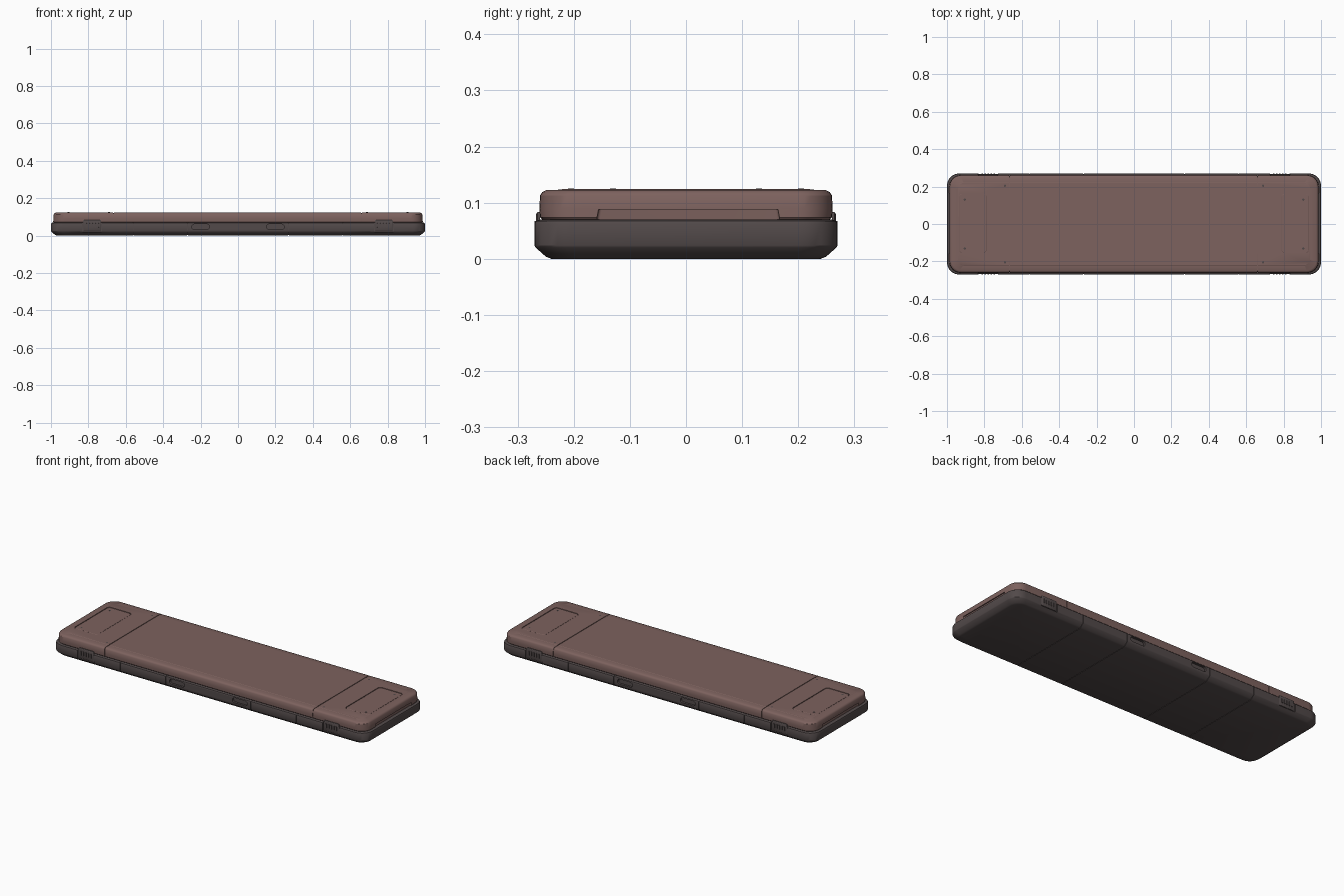
import bpy, bmesh, math
from mathutils import Matrix, Vector

if "Cube" in bpy.data.objects:
    bpy.data.objects.remove(bpy.data.objects["Cube"])


def material(name, rgb):
    m = bpy.data.materials.new(name)
    m.diffuse_color = (*rgb, 1)
    m.use_nodes = True
    m.node_tree.nodes["Principled BSDF"].inputs["Base Color"].default_value = m.diffuse_color
    return m


BROWN = material("dusty brown", (0.205, 0.122, 0.112))
DARK = material("dark grey brown", (0.085, 0.068, 0.068))


def outline(hx, hy, r, n=8):
    """Rounded rectangle, counter-clockwise."""
    pts = []
    for k, (sx, sy) in enumerate([(1, 1), (-1, 1), (-1, -1), (1, -1)]):
        for i in range(n + 1):
            a = math.pi / 2 * (k + i / n)
            pts.append((sx * (hx - r) + r * math.cos(a), sy * (hy - r) + r * math.sin(a)))
    return pts


def loft(name, mat, sections, matrix=Matrix(), clip=None):
    """Stack rounded rectangles (half x, half y, radius, z); optionally keep an x range."""
    bm = bmesh.new()
    rings = [[bm.verts.new((x, y, z)) for x, y in outline(hx, hy, r)] for hx, hy, r, z in sections]
    for a, b in zip(rings, rings[1:]):
        for i in range(len(a)):
            j = (i + 1) % len(a)
            bm.faces.new((a[i], a[j], b[j], b[i]))
    bm.faces.new(rings[0][::-1])
    bm.faces.new(rings[-1])
    if clip:
        for x, d in ((clip[0], -1), (clip[1], 1)):
            geom = bm.verts[:] + bm.edges[:] + bm.faces[:]
            res = bmesh.ops.bisect_plane(bm, geom=geom, plane_co=(x, 0, 0), plane_no=(d, 0, 0), clear_outer=True)
            edges = [e for e in res["geom_cut"] if isinstance(e, bmesh.types.BMEdge)]
            if edges:
                bmesh.ops.contextual_create(bm, geom=edges)
    bmesh.ops.recalc_face_normals(bm, faces=bm.faces)
    me = bpy.data.meshes.new(name)
    bm.to_mesh(me)
    bm.free()
    me.transform(matrix)
    me.materials.append(mat)
    ob = bpy.data.objects.new(name, me)
    bpy.context.collection.objects.link(ob)
    return ob


def activate(ob):
    bpy.ops.object.select_all(action='DESELECT')
    ob.select_set(True)
    bpy.context.view_layer.objects.active = ob


def cut(ob, cutters):
    activate(ob)
    for c in cutters:
        m = ob.modifiers.new("cut", 'BOOLEAN')
        m.operation, m.solver, m.object = 'DIFFERENCE', 'EXACT', c
        bpy.ops.object.modifier_apply(modifier=m.name)


def facing(x, side, z, y=0.27):
    """Places a loft on a long side, with its depth axis pointing outward."""
    rot = Matrix.Rotation(math.pi / 2, 4, 'X')
    turn = Matrix.Rotation(math.pi, 4, 'Z') if side > 0 else Matrix()
    return Matrix.Translation((x, side * y, z)) @ turn @ rot


def inset(sections, d):
    return [(hx - d, hy - d, max(r - d, 0.005), z) for hx, hy, r, z in sections]


# Lower tray: chamfered underside, rounded upper lip
tray = [(0.97, 0.24, 0.05, 0), (0.978, 0.25, 0.055, 0.004), (0.998, 0.268, 0.065, 0.02),
        (1.0, 0.27, 0.066, 0.024), (1.0, 0.27, 0.066, 0.062), (0.998, 0.268, 0.065, 0.067), (0.99, 0.26, 0.06, 0.07)]
core = inset(tray, 0.003)
core[0] = (*core[0][:3], 0.002)
core[1] = (*core[1][:3], 0.006)
core[-1] = (*core[-1][:3], 0.068)
tray_parts = [loft("tray_core", DARK, core)]
seams = [-1.1, -0.56, -0.27, 0.27, 0.56, 1.1]
for i, (a, b) in enumerate(zip(seams, seams[1:])):
    tray_parts.append(loft(f"tray_section_{i}", DARK, tray, clip=(a + 0.0015, b - 0.0015)))

# Side slots and latch recesses
cutters = []
for side in (-1, 1):
    for sx in (-1, 1):
        cutters.append(loft("slot_cutter", DARK, [(0.047, 0.014, 0.0135, -0.012), (0.047, 0.014, 0.0135, 0.02)],
                            facing(sx * 0.2, side, 0.047)))
        cutters.append(loft("latch_cutter", DARK, [(0.053, 0.033, 0.004, -0.007), (0.053, 0.033, 0.004, 0.02)],
                            facing(sx * 0.78, side, 0.053)))
for ob in tray_parts:
    cut(ob, cutters)

# Lid: three pieces over a slightly smaller core
lid = [(0.983, 0.254, 0.058, 0.068), (0.988, 0.26, 0.062, 0.074), (0.987, 0.2615, 0.062, 0.09),
       (0.985, 0.26, 0.06, 0.113), (0.981, 0.256, 0.057, 0.119), (0.974, 0.249, 0.052, 0.1225),
       (0.945, 0.222, 0.035, 0.1232), (0.943, 0.220, 0.034, 0.1245)]
lid_core = [(hx, hy, r, min(z, 0.121 - 0.0003 * (7 - i))) for i, (hx, hy, r, z) in enumerate(inset(lid, 0.004))]
lid_parts = [loft("lid_core", BROWN, lid_core)]
for name, a, b in (("lid_left_end", -1.1, -0.665), ("lid_middle", -0.665, 0.66), ("lid_right_end", 0.66, 1.1)):
    lid_parts.append(loft(name, BROWN, lid, clip=(a + 0.002, b - 0.002)))

# Recessed pads on the lid ends and finger scoops under the lid ends
lid_cutters = []
for sx in (-1, 1):
    at = Matrix.Translation((sx * 0.862, 0.004, 0))
    lid_cutters.append(loft("pad_cutter", BROWN, [(0.076, 0.16, 0.018, 0.1195), (0.076, 0.16, 0.018, 0.14)], at))
    at = Matrix.Translation((sx * 0.993, 0.004, 0))
    lid_cutters.append(loft("scoop_cutter", BROWN, [(0.013, 0.165, 0.006, 0.06), (0.012, 0.16, 0.006, 0.088)], at))
for ob in lid_parts:
    cut(ob, lid_cutters)
for c in cutters + lid_cutters:
    bpy.data.objects.remove(c)

# Pads sitting inside their recesses, with screws
details = []
for sx in (-1, 1):
    at = Matrix.Translation((sx * 0.862, 0.004, 0))
    details.append(loft("lid_pad", BROWN, [(0.073, 0.157, 0.015, 0.118), (0.073, 0.157, 0.015, 0.123),
                                           (0.0715, 0.1555, 0.014, 0.124)], at))
    for sy in (-1, 1):
        for x, y in ((0.905, 0.13), (0.69, 0.205)):
            at = Matrix.Translation((sx * x, sy * y, 0))
            details.append(loft("screw", DARK, [(0.006, 0.006, 0.0059, 0.12), (0.006, 0.006, 0.0059, 0.1246),
                                                (0.004, 0.004, 0.0039, 0.1252)], at))

# Latches: plate, ribs and hinge bar
for side in (-1, 1):
    for sx in (-1, 1):
        x = sx * 0.78
        details.append(loft("latch_plate", DARK, [(0.048, 0.029, 0.004, -0.01), (0.048, 0.029, 0.004, -0.005),
                                                  (0.045, 0.026, 0.003, -0.003)], facing(x, side, 0.054)))
        for k in range(5):
            details.append(loft("latch_rib", DARK, [(0.0045, 0.013, 0.003, -0.006), (0.0035, 0.012, 0.002, 0)],
                                facing(x + (k - 2) * 0.016, side, 0.055)))

for ob in tray_parts + lid_parts + details:
    activate(ob)
    bpy.ops.object.shade_smooth_by_angle(angle=math.radians(30))
